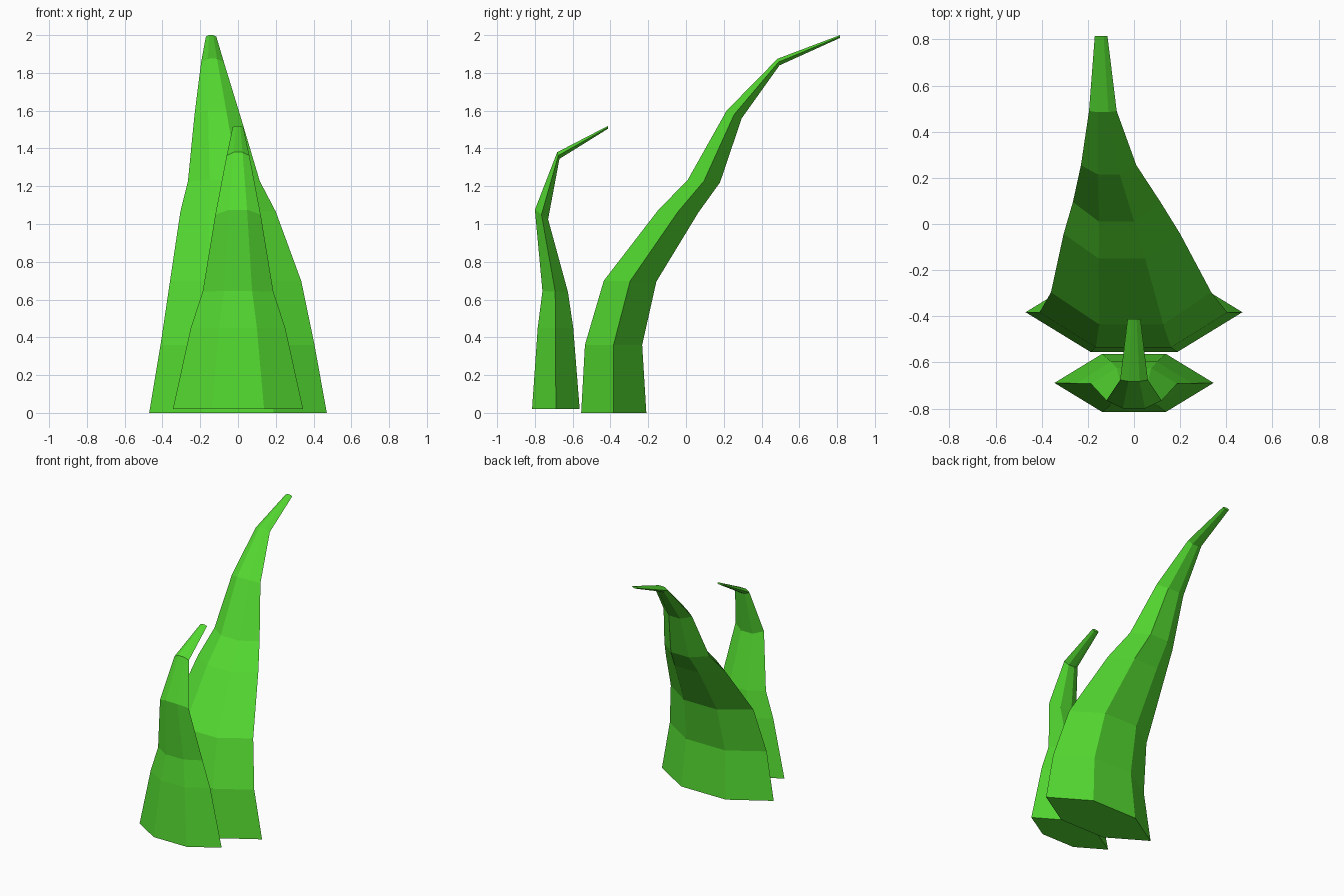
import bpy
import bmesh

if "Cube" in bpy.data.objects:
    bpy.data.objects.remove(bpy.data.objects["Cube"], do_unlink=True)

green = bpy.data.materials.new("leaf green")
green.use_nodes = True
colour = (0.088, 0.7, 0.03, 1)
green.diffuse_color = colour
shader = next(n for n in green.node_tree.nodes if n.type == "BSDF_PRINCIPLED")
shader.inputs["Base Color"].default_value = colour
shader.inputs["Roughness"].default_value = 0.8


def hexagon(bm, left, right, front, back):
    """One flattened six-sided section, pointed at its left and right ends."""
    centre, half = (left + right) / 2, (right - left) / 2
    (fy, fz), (by, bz) = front, back
    my, mz = (fy + by) / 2, (fz + bz) / 2
    inner = half * 0.4
    points = [(left, my, mz), (centre - inner, fy, fz), (centre + inner, fy, fz),
              (right, my, mz), (centre + inner, by, bz), (centre - inner, by, bz)]
    return [bm.verts.new(p) for p in points]


def blade(name, sections):
    """Loft a closed blade through its sections, from root to tip."""
    bm = bmesh.new()
    rings = [hexagon(bm, *s) for s in sections]
    for low, high in zip(rings, rings[1:]):
        for i in range(6):
            j = (i + 1) % 6
            bm.faces.new((low[i], low[j], high[j], high[i]))
    bm.faces.new(rings[0][::-1])
    bm.faces.new(rings[-1])
    bmesh.ops.recalc_face_normals(bm, faces=bm.faces)
    mesh = bpy.data.meshes.new(name)
    bm.to_mesh(mesh)
    bm.free()
    mesh.materials.append(green)
    obj = bpy.data.objects.new(name, mesh)
    bpy.context.collection.objects.link(obj)
    return obj


# Sections: left x, right x, front (y, z), back (y, z)
# Tall blade, sweeping backwards and to its right
blade("tall_grass_blade", [
    (-0.47, 0.47, (-0.555, 0), (-0.21, 0)),
    (-0.41, 0.405, (-0.535, 0.36), (-0.232, 0.36)),
    (-0.36, 0.335, (-0.435, 0.7), (-0.157, 0.695)),
    (-0.305, 0.2, (-0.15, 1.07), (0.065, 1.06)),
    (-0.265, 0.115, (0.01, 1.235), (0.18, 1.22)),
    (-0.23, 0.01, (0.215, 1.6), (0.295, 1.56)),
    (-0.195, -0.075, (0.485, 1.875), (0.495, 1.84)),
    (-0.17, -0.115, (0.815, 2.0), (0.815, 1.985)),
])

# Short blade in front, upright with a bent tip
blade("short_grass_blade", [
    (-0.345, 0.345, (-0.815, 0.02), (-0.563, 0.02)),
    (-0.25, 0.25, (-0.785, 0.45), (-0.597, 0.45)),
    (-0.187, 0.187, (-0.76, 0.645), (-0.625, 0.64)),
    (-0.12, 0.12, (-0.8, 1.075), (-0.73, 1.025)),
    (-0.06, 0.06, (-0.682, 1.38), (-0.67, 1.345)),
    (-0.028, 0.028, (-0.412, 1.52), (-0.412, 1.505)),
])
